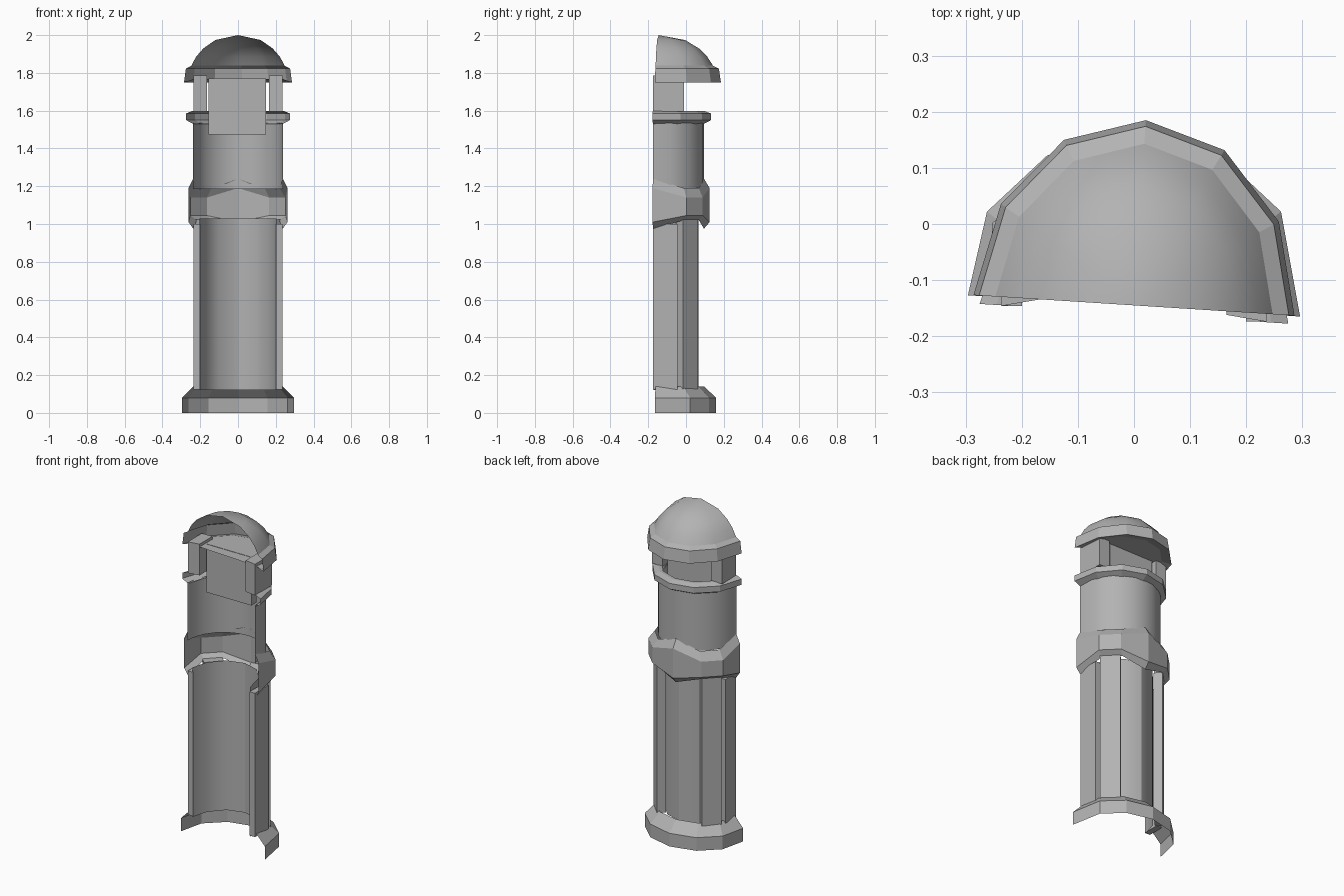
import bpy, bmesh
from math import sin, cos, radians
from mathutils import Matrix

if "Cube" in bpy.data.objects:
    bpy.data.objects.remove(bpy.data.objects["Cube"])

TILT = 0.064                      # the open front is cut along a slightly turned plane
GREY = bpy.data.materials.new("grey")
GREY.diffuse_color = (0.45, 0.45, 0.45, 1)
GREY.use_nodes = True
GREY.node_tree.nodes["Principled BSDF"].inputs["Base Color"].default_value = GREY.diffuse_color


def finish(name, bm, smooth=False):
    me = bpy.data.meshes.new(name)
    bm.to_mesh(me)
    bm.free()
    me.materials.append(GREY)
    ob = bpy.data.objects.new(name, me)
    bpy.context.collection.objects.link(ob)
    if smooth:
        bpy.ops.object.select_all(action='DESELECT')
        ob.select_set(True)
        bpy.context.view_layer.objects.active = ob
        bpy.ops.object.shade_smooth_by_angle(angle=radians(33))
    return ob


def arc(rx, ry, y, step=30):
    """Half ellipse corners, from the back centre to the right end."""
    return [(rx * sin(radians(a)), y + ry * cos(radians(a))) for a in range(0, 91, step)]


def shell(name, rows, cut=-.16, turned=False, smooth=False):
    """Skin rows of (half outline, z or list of z); mirrored in x, ends put on the cut."""
    bm = bmesh.new()
    rings = []
    for half, z in rows:
        zs = z if isinstance(z, list) else [z] * len(half)
        pts = [(x, y, h) for (x, y), h in zip(half, zs)]
        full = [(-x, y, h) for x, y, h in reversed(pts[1:])] + pts
        ring = []
        for i, (x, y, h) in enumerate(full):
            if turned:
                dy = y - cut
                x, y = x + TILT * dy, y - TILT * x
            elif i in (0, len(full) - 1):
                y = cut - TILT * x
            ring.append(bm.verts.new((x, y, h)))
        rings.append(ring)
    for lo, hi in zip(rings, rings[1:]):
        for j in range(len(lo) - 1):
            bm.faces.new((lo[j + 1], lo[j], hi[j], hi[j + 1]))
    bmesh.ops.remove_doubles(bm, verts=bm.verts, dist=0.0005)
    return finish(name, bm, smooth)


def prism(name, pts, z0, z1):
    """Upright bar with the given plan outline."""
    bm = bmesh.new()
    f = bm.faces.new([bm.verts.new((x, y, z0)) for x, y in pts])
    top = bmesh.ops.extrude_face_region(bm, geom=[f], use_keep_orig=True)
    bmesh.ops.translate(bm, vec=(0, 0, z1 - z0),
                        verts=[v for v in top["geom"] if isinstance(v, bmesh.types.BMVert)])
    bmesh.ops.recalc_face_normals(bm, faces=bm.faces)
    return finish(name, bm)


# Flared foot
foot = [(0, .16), (.155, .122), (.262, .022), (.296, 0)]
foot_top = [(0, .095), (.13, .065), (.215, -.015), (.237, 0)]
shell("base", [(foot, 0), (foot, .08), (foot_top, .14)], cut=-.146)

# Lower shaft core
core = arc(.203, .225, -.16)
shell("lower_shaft", [(core, .12), (core, 1.03)], smooth=True)

# Ribs on the lower shaft and posts above the ledge
for s, n in ((-1, "left"), (1, "right")):
    front = -.16 - TILT * s * .22
    prism(n + "_diagonal_rib", [(s * x, y) for x, y in
          ((.229, -.016), (.151, .064), (.115, .028), (.193, -.052))], .125, 1.025)
    prism(n + "_side_rib", [(s * x, y) for x, y in
          ((.236, front), (.236, -.045), (.2, -.045), (.2, front))], .125, 1.0)
    prism(n + "_post", [(s * x, y) for x, y in
          ((.236, front), (.236, -.01), (.165, -.01), (.165, front + .012))], 1.595, 1.785)

# Zigzag belt, narrow over the diagonal ribs
inner = [(0, .095), (.14, .068), (.218, -.012), (.237, 0)]
outer = [(0, .125), (.165, .088), (.252, .002), (.262, 0)]


def zigzag(z, d):
    return [z + d, z, z, z + d]


shell("belt", [(inner, zigzag(1.02, -.045)), (outer, zigzag(1.045, -.035)),
               (outer, zigzag(1.14, .05)), (inner, zigzag(1.19, .05))])

# Upper shaft
drum = arc(.237, .24, -.145, 15)
shell("upper_shaft", [(drum, 1.185), (drum, 1.535)], smooth=True)

# Ledge under the window gap
shell("ledge", [(arc(rx, ry, -.16), z) for rx, ry, z in
      ((.237, .255, 1.53), (.275, .292, 1.55), (.275, .292, 1.585),
       (.245, .26, 1.597), (.225, .24, 1.597))], turned=True)

# Hanging panel inside the gap
prism("inner_panel", [(-.155, -.082), (.147, -.082), (.147, -.03), (-.155, -.03)], 1.475, 1.77)


# Ceiling plate and domed roof with a brim
def roof(name, profile, smooth=False):
    shell(name, [(arc(rx, ry, -.145), z) for rx, ry, z in profile],
          cut=-.145, turned=True, smooth=smooth)


roof("ceiling", [(.286, .33, 1.75), (.235, .27, 1.768), (0, 0, 1.768)])
roof("brim", [(.286, .33, 1.75), (.276, .319, 1.822), (.247, .288, 1.838)])
roof("dome", [(.247, .288, 1.838), (.222, .258, 1.885), (.183, .213, 1.93),
              (.12, .14, 1.974), (0, 0, 2.0)], True)
